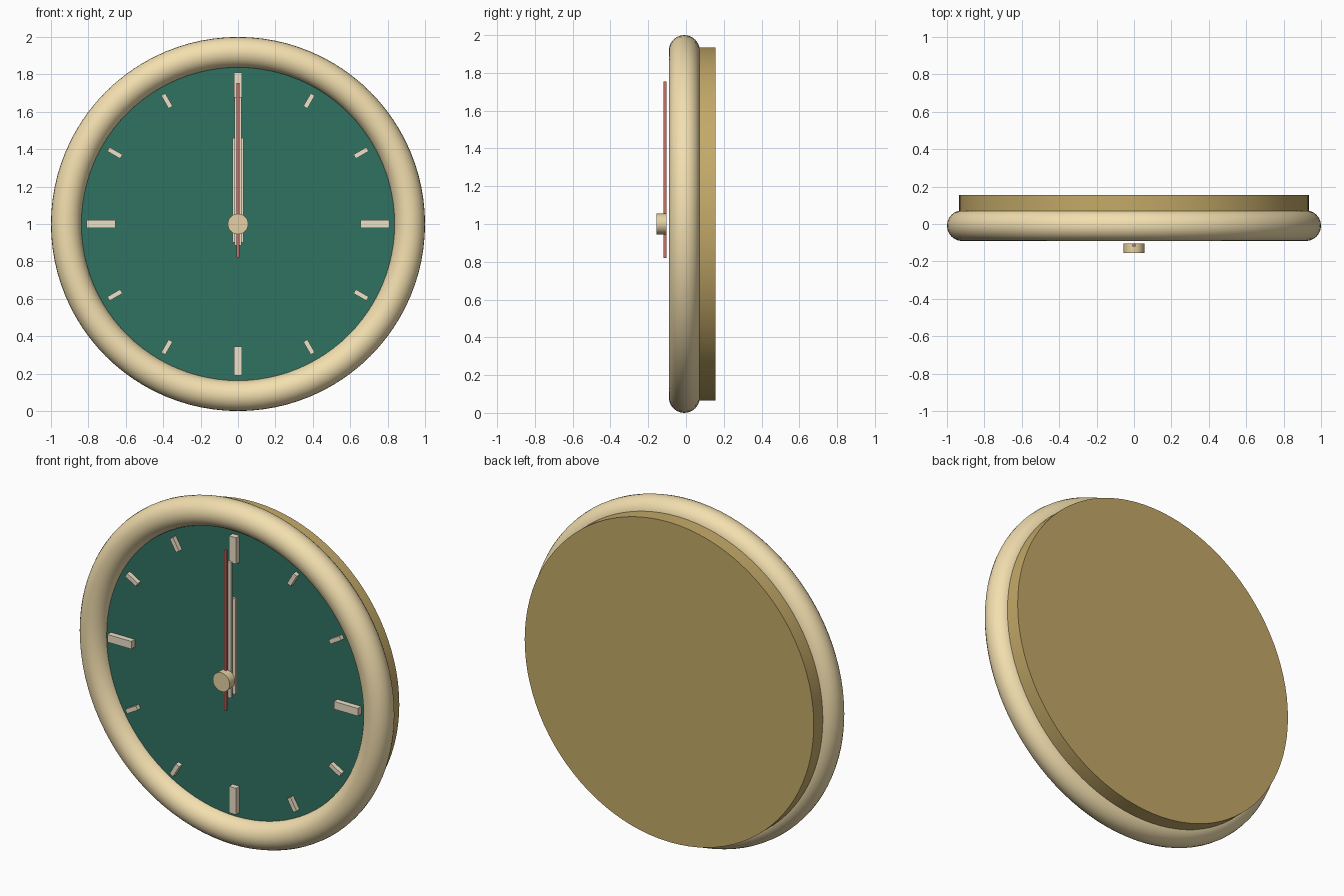
import bpy
from math import radians, sin, cos

if "Cube" in bpy.data.objects:
    bpy.data.objects.remove(bpy.data.objects["Cube"])

CZ = 1.0  # height of the clock centre


def material(name, rgb):
    m = bpy.data.materials.new(name)
    m.diffuse_color = (*rgb, 1)
    m.use_nodes = True
    m.node_tree.nodes["Principled BSDF"].inputs["Base Color"].default_value = m.diffuse_color
    return m


brass = material("pale_brass", (0.90, 0.74, 0.43))
wood = material("back_tan", (0.55, 0.40, 0.14))
green = material("face_green", (0.03, 0.17, 0.12))
ivory = material("ivory", (0.86, 0.75, 0.58))
gold = material("hub_gold", (0.78, 0.63, 0.36))
red = material("second_red", (0.60, 0.16, 0.13))


def finish(name, mat, smooth=True):
    o = bpy.context.object
    o.name = name
    o.data.materials.append(mat)
    bpy.ops.object.transform_apply(location=False, rotation=True, scale=True)
    if smooth:
        bpy.ops.object.shade_smooth_by_angle(angle=radians(35))
    return o


def disc(name, r, y0, y1, mat, sides):
    bpy.ops.mesh.primitive_cylinder_add(vertices=sides, radius=r, depth=y1 - y0,
                                        location=(0, (y0 + y1) / 2, CZ),
                                        rotation=(radians(90), 0, 0))
    return finish(name, mat)


def bar(name, width, r0, r1, y0, y1, mat, angle=0.0):
    """Box along a clock direction, from radius r0 to r1 (clockwise angle)."""
    a, rm = radians(angle), (r0 + r1) / 2
    bpy.ops.mesh.primitive_cube_add(size=1,
                                    location=(rm * sin(a), (y0 + y1) / 2, CZ + rm * cos(a)),
                                    rotation=(0, a, 0))
    bpy.context.object.scale = (width, y1 - y0, r1 - r0)
    return finish(name, mat, smooth=False)


# Rounded outer rim
bpy.ops.mesh.primitive_torus_add(major_radius=0.918, minor_radius=0.082,
                                 major_segments=96, minor_segments=24,
                                 location=(0, -0.009, CZ), rotation=(radians(90), 0, 0))
finish("outer_rim", brass)

# Case back and dial
disc("case_back", 0.935, -0.005, 0.155, wood, 96)
disc("dial_face", 0.86, -0.018, -0.005, green, 96)

# Hour markers, longer at the quarters
for h in range(12):
    if h % 3 == 0:
        bar(f"quarter_marker_{h}", 0.045, 0.655, 0.81, -0.05, -0.015, ivory, h * 30)
    else:
        bar(f"hour_marker_{h}", 0.025, 0.72, 0.80, -0.045, -0.015, ivory, h * 30)

# Hands, stacked towards the front
bar("hour_hand", 0.058, -0.10, 0.46, -0.065, -0.05, ivory)
bar("minute_hand", 0.036, -0.115, 0.68, -0.09, -0.075, ivory)
bar("second_hand", 0.014, -0.18, 0.755, -0.119, -0.104, red)

# Centre hub cap
disc("hub_cap", 0.055, -0.155, -0.104, gold, 32)
